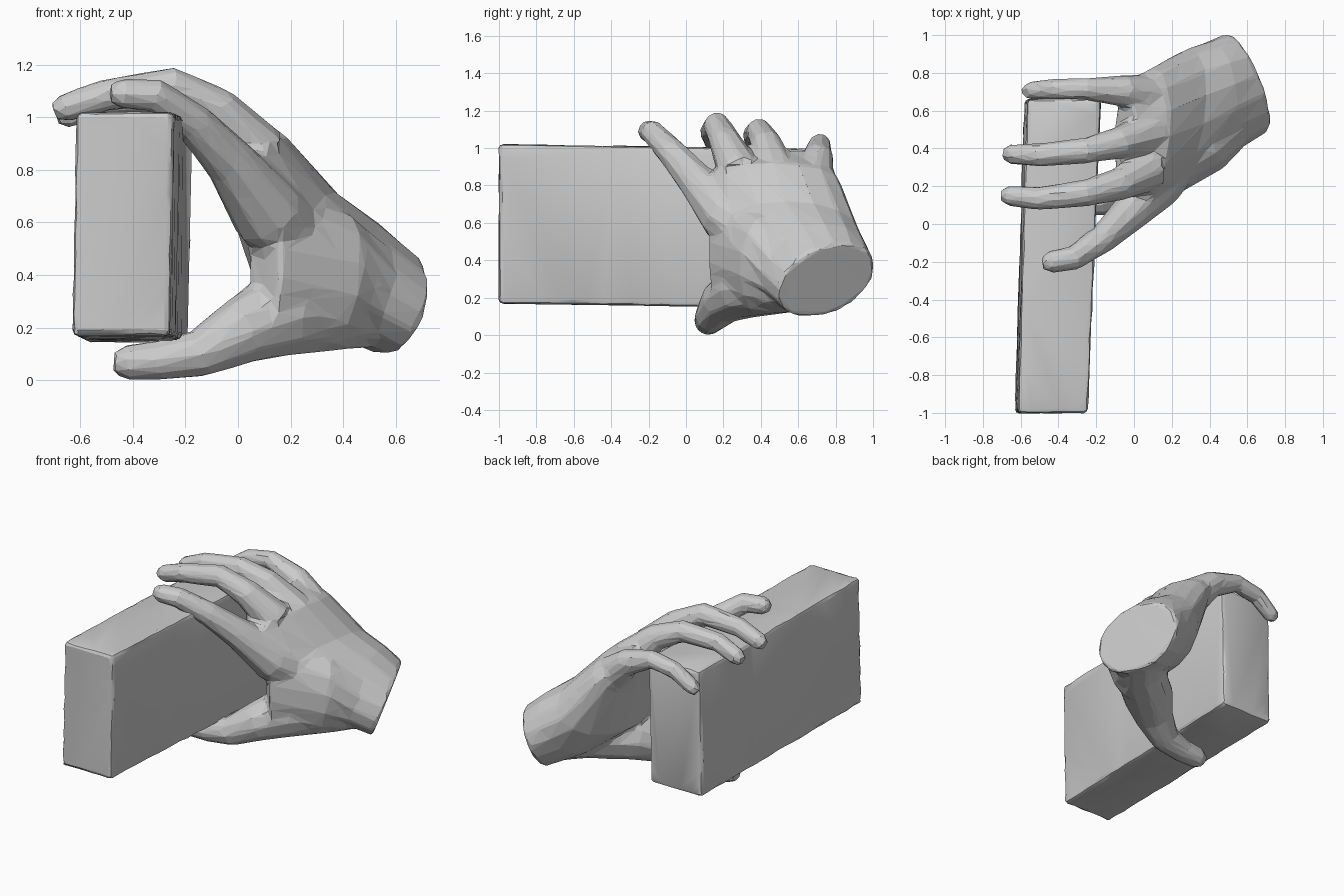
import bpy, bmesh, math, random
from mathutils import Vector

random.seed(4)
if "Cube" in bpy.data.objects:
    bpy.data.objects.remove(bpy.data.objects["Cube"])

grey = bpy.data.materials.new("plain grey")
grey.use_nodes = True
COLOUR = (0.6, 0.6, 0.6, 1)
grey.diffuse_color = COLOUR
grey.node_tree.nodes["Principled BSDF"].inputs["Base Color"].default_value = COLOUR


def make_object(name, bm):
    bmesh.ops.recalc_face_normals(bm, faces=bm.faces)
    mesh = bpy.data.meshes.new(name)
    bm.to_mesh(mesh)
    bm.free()
    mesh.materials.append(grey)
    obj = bpy.data.objects.new(name, mesh)
    bpy.context.collection.objects.link(obj)
    return obj


def loft(bm, rings, sides):
    """Closed tube through rings given as (centre, half axis u, half axis v)."""
    loops = []
    for c, u, v in rings:
        angles = [math.tau * i / sides for i in range(sides)]
        loops.append([bm.verts.new(Vector(c) + Vector(u) * math.cos(a) + Vector(v) * math.sin(a))
                      for a in angles])
    for a, b in zip(loops, loops[1:]):
        for i in range(sides):
            j = (i + 1) % sides
            bm.faces.new((a[i], a[j], b[j], b[i]))
    bm.faces.new(loops[0][::-1])
    bm.faces.new(loops[-1])


def digit(bm, path, radii):
    """Round-tipped finger along a path that starts at the fingertip."""
    pts = [Vector(p) for p in path]
    tip = (pts[0] - pts[1]).normalized() * radii[0]
    pts = [pts[0] + tip * 0.8] + pts
    radii = [radii[0] * 0.6] + list(radii)
    rings = []
    for i, p in enumerate(pts):
        d = (pts[min(i + 1, len(pts) - 1)] - pts[max(i - 1, 0)]).normalized()
        side = d.cross(Vector((0, 0, 1))).normalized()
        rings.append((p, side * radii[i], side.cross(d) * radii[i]))
    loft(bm, rings, 10)


hand = bmesh.new()

# Wrist, palm and knuckles
loft(hand, [
    ((.6, .75, .29), (-.08, .255, .11), (.10, -.06, .165)),
    ((.42, .65, .40), (0, .32, .07), (.13, -.03, .18)),
    ((.22, .53, .55), (.07, .40, 0), (.15, 0, .165)),
    ((.07, .46, .81), (.03, .37, 0), (.115, 0, .115)),
    ((-.05, .46, .92), (.01, .29, .03), (.055, 0, .06)),
], 16)

# Index, middle, ring and little fingers
digit(hand, [(-.44, -.20, 1.09), (-.32, -.18, 1.085), (-.17, -.08, .98),
             (-.03, .05, .83), (.11, .21, .64), (.25, .38, .5)],
      (.06, .066, .078, .10, .145, .14))
digit(hand, [(-.66, .15, 1.035), (-.5, .135, 1.085), (-.25, .165, 1.12),
             (-.08, .21, 1.03), (.08, .29, .86)], (.056, .063, .073, .088, .12))
digit(hand, [(-.65, .37, 1.01), (-.5, .365, 1.07), (-.25, .39, 1.09),
             (-.08, .43, 1.02), (.08, .48, .86)], (.056, .062, .07, .085, .12))
digit(hand, [(-.55, .705, .90), (-.42, .715, .99), (-.25, .715, 1.02),
             (-.06, .705, .95), (.1, .67, .80)], (.05, .056, .06, .085, .125))

# Thumb and its base
digit(hand, [(-.42, .12, .068), (-.3, .12, .075), (-.15, .135, .10),
             (0, .20, .18), (.15, .31, .25), (.38, .50, .27), (.5, .65, .27)],
      (.07, .077, .092, .125, .165, .16, .15))

# Muscle and web from the thumb-index gap back to the wrist
loft(hand, [
    ((.10, .18, .44), (0, 0, .28), (.06, -.065, 0)),
    ((.34, .42, .38), (.04, .02, .275), (.13, -.13, 0)),
    ((.575, .735, .30), (.09, -.055, .15), (.075, -.235, -.10)),
], 14)

hand_obj = make_object("gripping_hand", hand)

# Fuse the parts into one skin, then reduce it to broad facets
fuse = hand_obj.modifiers.new("fuse", "REMESH")
fuse.mode = "VOXEL"
fuse.voxel_size = 0.016
relax = hand_obj.modifiers.new("relax", "SMOOTH")
relax.factor = 0.5
relax.iterations = 6
facet = hand_obj.modifiers.new("facet", "DECIMATE")
facet.ratio = 0.04

# Slightly skewed block with chipped edges
block = bmesh.new()
bmesh.ops.create_cube(block, size=1)
for v in block.verts:
    right, back, top = (c > 0 for c in v.co)
    x = -.26 if right else -.63
    v.co = (x + (.07 if right else .05) * back + .015 * top, .66 if back else -1,
            (1.02 if top else .17) - .025 * back)
edges = block.edges[:]
for e in edges:
    cuts = int(e.calc_length() / 0.08)
    bmesh.ops.subdivide_edges(block, edges=[e], cuts=cuts)
rim = [e for e in block.edges if e.calc_face_angle(0) > 1]
bmesh.ops.bevel(block, geom=rim, offset=.022, segments=2, affect="EDGES", profile=.5)
for v in block.verts:
    v.co += Vector([random.uniform(-.003, .003) for _ in range(3)])
block_obj = make_object("block", block)

bpy.ops.object.select_all(action="DESELECT")
block_obj.select_set(True)
bpy.context.view_layer.objects.active = block_obj
bpy.ops.object.shade_smooth_by_angle(angle=math.radians(25))
